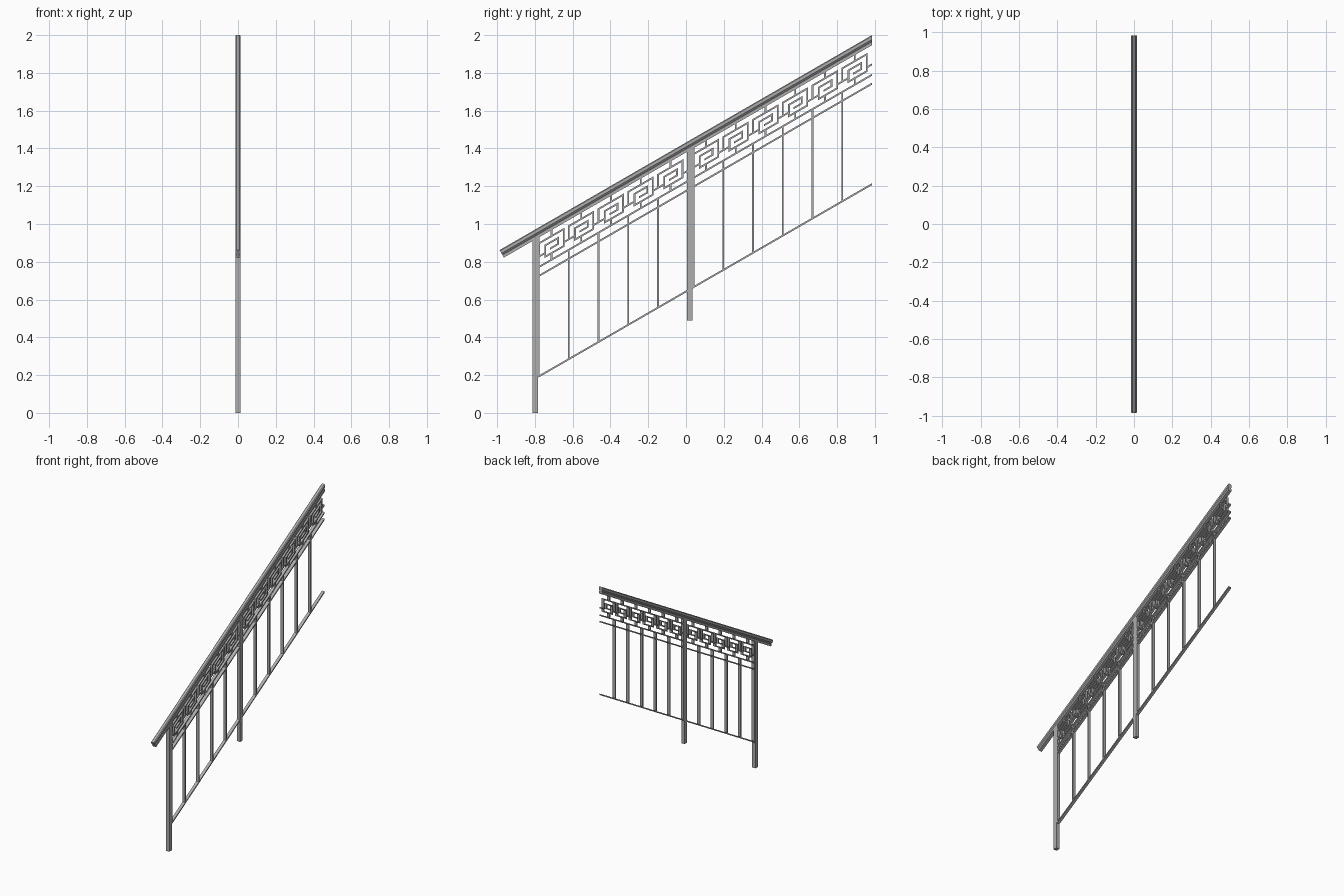
import bpy, bmesh
from mathutils import Vector

if "Cube" in bpy.data.objects:
    bpy.data.objects.remove(bpy.data.objects["Cube"])

SLOPE = 0.577          # pitch of the stair
END = 0.985            # upper end of the railing
STEP = 0.1575          # baluster spacing
THIN = 0.009           # thickness of flat bars

steel = bpy.data.materials.new("grey_steel")
steel.use_nodes = True
GREY = (0.42, 0.42, 0.42, 1)
steel.diffuse_color = GREY
steel.node_tree.nodes["Principled BSDF"].inputs["Base Color"].default_value = GREY


def loft(bm, start, end):
    """Solid between two matching rings of points."""
    a = [bm.verts.new(p) for p in start]
    b = [bm.verts.new(p) for p in end]
    bm.faces.new(a)
    bm.faces.new(b[::-1])
    for i in range(len(a)):
        j = (i + 1) % len(a)
        bm.faces.new((a[i], b[i], b[j], a[j]))


def plate(bm, outline, half):
    """Side outline (y, z) given a thickness across x."""
    loft(bm, [(-half, y, z) for y, z in outline], [(half, y, z) for y, z in outline])


def upright(bm, y, z0, z1, half, width=THIN):
    a, b, rise = y - width / 2, y + width / 2, SLOPE * width / 2
    plate(bm, [(a, z0), (b, z0), (b, z1 + rise), (a, z1 - rise)], half)


def sloped(bm, y0, y1, height, half):
    """Bar parallel to the stair; height is its level at y = 0."""
    t = THIN * 0.58
    za, zb = height + SLOPE * y0, height + SLOPE * y1
    plate(bm, [(y0, za - t), (y1, zb - t), (y1, zb + t), (y0, za + t)], half)


def finish(name, bm):
    bmesh.ops.recalc_face_normals(bm, faces=bm.faces)
    mesh = bpy.data.meshes.new(name)
    bm.to_mesh(mesh)
    bm.free()
    mesh.materials.append(steel)
    obj = bpy.data.objects.new(name, mesh)
    bpy.context.collection.objects.link(obj)
    return obj


# Levels at y = 0
TOP = 2.0 - SLOPE * END
UNDER = TOP - 0.053
FRET = 1.79 - SLOPE * END
MIDDLE = 1.743 - SLOPE * END
BOTTOM = 1.211 - SLOPE * END

# Handrail: grooved profile, square cut below, plumb cut above
half_profile = [(0.009, 0), (0.0145, -0.005), (0.0145, -0.02),
                (0.008, -0.029), (0.013, -0.031), (0.013, -0.046)]
profile = half_profile + [(-x, n) for x, n in reversed(half_profile)]
along = Vector((0, 1, SLOPE)).normalized()
normal = Vector((0, -along.z, along.y))
foot = Vector((0, -0.987, TOP - SLOPE * 0.987))
low = [foot + normal * n + Vector((x, 0, 0)) for x, n in profile]
high = [p + along * ((END - p.y) / along.y) for p in low]
bm = bmesh.new()
loft(bm, low, high)
finish("handrail", bm)

# Posts, each with a flat bar fixed behind it
for name, y, base in (("lower_post", -0.798, 0), ("middle_post", 0.021, 0.49)):
    bm = bmesh.new()
    upright(bm, y, base, UNDER + SLOPE * y + 0.008, 0.0135, 0.029)
    finish(name, bm)
    bm = bmesh.new()
    edge = y + 0.019
    upright(bm, edge, BOTTOM + SLOPE * edge, UNDER + SLOPE * edge + 0.005, 0.011)
    finish(name + "_side_bar", bm)

# Long rails
for name, level in (("bottom_rail", BOTTOM), ("middle_rail", MIDDLE), ("fret_rail", FRET)):
    bm = bmesh.new()
    sloped(bm, -0.78, END, level, 0.011)
    finish(name, bm)

# Balusters
cells = [-0.778 + STEP * i for i in range(5)] + [0.04 + STEP * i for i in range(6)]
bm = bmesh.new()
for i, y in enumerate(cells):
    if i not in (0, 5):
        upright(bm, y, BOTTOM + SLOPE * y, FRET + SLOPE * y, 0.011)
finish("balusters", bm)

# Key pattern: strokes in (distance along, height above fret rail)
spiral = [(0, 0.055), (0, 0.125), (0.13, 0.125), (0.13, 0.035), (0.033, 0.035),
          (0.033, 0.095), (0.1, 0.095), (0.1, 0.063), (0.062, 0.063)]
strokes = list(zip(spiral, spiral[1:]))
strokes += [((0.066, 0.125), (0.066, 0.16)), ((0.066, 0), (0.066, 0.035)),
            ((0, 0.055), (0.033, 0.055)), ((0.13, 0.055), (STEP, 0.055))]
bm = bmesh.new()
for y in cells:
    for (u0, w0), (u1, w1) in strokes:
        if u0 == u1:
            level = FRET + SLOPE * (y + u0)
            upright(bm, y + u0, level + min(w0, w1), level + max(w0, w1), 0.01)
        else:
            a, b = y + min(u0, u1) - THIN / 2, y + max(u0, u1) + THIN / 2
            sloped(bm, a, min(b, END), FRET + w0, 0.01)
finish("key_pattern", bm)
